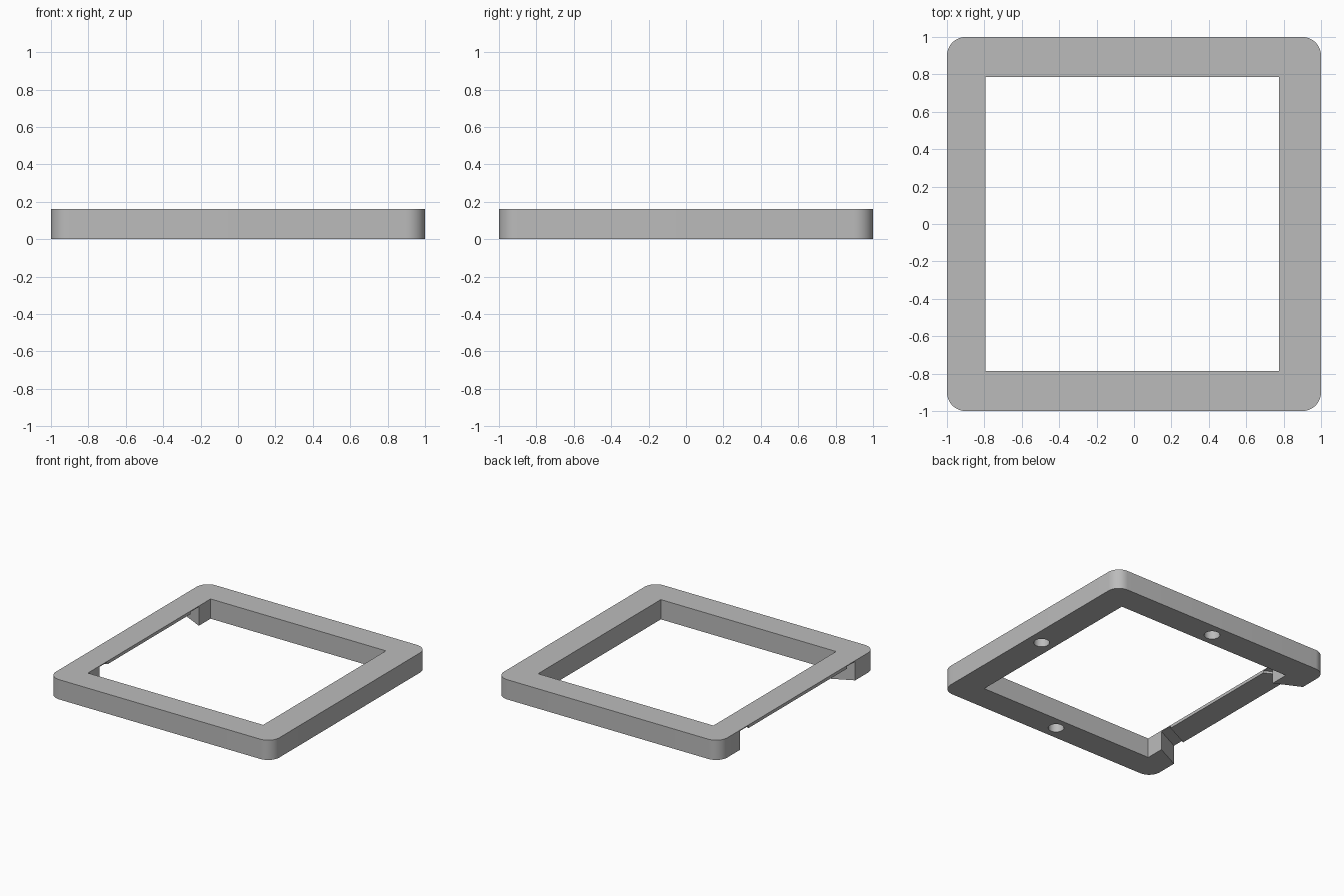
import bpy, bmesh, math

cube = bpy.data.objects.get("Cube")
if cube:
    bpy.data.objects.remove(cube, do_unlink=True)

HEIGHT = 0.16
grey = bpy.data.materials.new("plain_grey")
grey.use_nodes = True
colour = (0.5, 0.5, 0.5, 1)
grey.diffuse_color = colour
grey.node_tree.nodes["Principled BSDF"].inputs["Base Color"].default_value = colour


def prism(name, outline, z0, z1):
    """Upright solid from a flat outline."""
    bm = bmesh.new()
    face = bm.faces.new([bm.verts.new((x, y, z0)) for x, y in outline])
    top = bmesh.ops.extrude_face_region(bm, geom=[face])["geom"]
    for v in top:
        if isinstance(v, bmesh.types.BMVert):
            v.co.z = z1
    bmesh.ops.recalc_face_normals(bm, faces=bm.faces)
    mesh = bpy.data.meshes.new(name)
    bm.to_mesh(mesh)
    bm.free()
    ob = bpy.data.objects.new(name, mesh)
    bpy.context.collection.objects.link(ob)
    mesh.materials.append(grey)
    return ob


def arc(cx, cy, r, start, sweep, steps):
    return [(cx + r * math.cos(start + sweep * i / steps),
             cy + r * math.sin(start + sweep * i / steps)) for i in range(steps + 1)]


def rect(x0, x1, y0, y1):
    return [(x0, y0), (x1, y0), (x1, y1), (x0, y1)]


# Rounded square slab
r = 0.1
c = 1 - r
outline = []
for i, (sx, sy) in enumerate([(1, 1), (-1, 1), (-1, -1), (1, -1)]):
    outline += arc(sx * c, sy * c, r, i * math.pi / 2, math.pi / 2, 12)
frame = prism("frame", outline, 0, HEIGHT)

# Square opening
cutters = [prism("opening_cutter", rect(-0.795, 0.775, -0.785, 0.785), -0.1, 0.3)]

# Round blind holes under the three full sides
for x, y in [(0.885, 0), (0, 0.89), (0, -0.89)]:
    cutters.append(prism("hole_cutter", arc(x, y, 0.058, 0, math.tau, 32)[:-1], -0.1, 0.11))


# Flared notch under the remaining side, deeper at both ends
def flare(x, offset):
    return 0.635 - 0.49 * (x + 0.795) - offset


xi, xo = -0.7, -1.1
wide = [(xi, -flare(xi, 0)), (xi, flare(xi, 0)), (xo, flare(xo, 0)), (xo, -flare(xo, 0))]
cutters.append(prism("notch_cutter", wide, -0.1, 0.135))
for s in (1, -1):
    slot = [(xi, s * flare(xi, 0)), (xo, s * flare(xo, 0)),
            (xo, s * flare(xo, 0.105)), (xi, s * flare(xi, 0.105))]
    cutters.append(prism("slot_cutter", slot, -0.05, 0.153))

bpy.ops.object.select_all(action='DESELECT')
bpy.context.view_layer.objects.active = frame
frame.select_set(True)
for cutter in cutters:
    mod = frame.modifiers.new("cut", 'BOOLEAN')
    mod.operation = 'DIFFERENCE'
    mod.solver = 'EXACT'
    mod.object = cutter
    bpy.ops.object.modifier_apply(modifier=mod.name)
    bpy.data.objects.remove(cutter, do_unlink=True)

bpy.ops.object.shade_smooth_by_angle(angle=math.radians(25))
